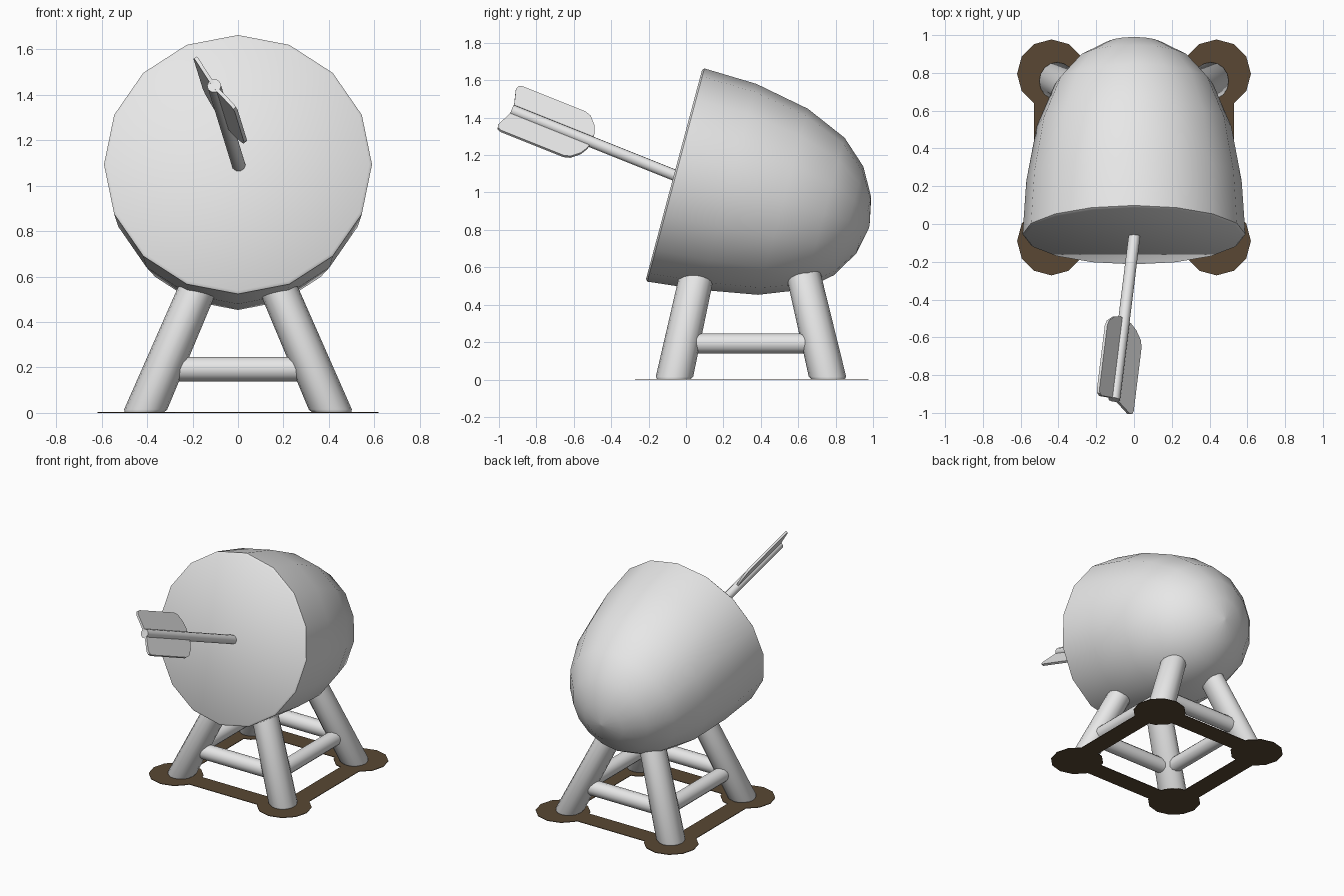
import bpy, bmesh
from math import cos, sin, pi, radians
from mathutils import Vector

if "Cube" in bpy.data.objects:
    bpy.data.objects.remove(bpy.data.objects["Cube"], do_unlink=True)


def material(name, rgb):
    m = bpy.data.materials.new(name)
    m.use_nodes = True
    m.diffuse_color = (*rgb, 1)
    m.node_tree.nodes["Principled BSDF"].inputs["Base Color"].default_value = (*rgb, 1)
    return m


GREY = material("light grey", (0.8, 0.8, 0.8))
BROWN = material("earth brown", (0.1, 0.064, 0.033))


def finish(name, bm, mat, smooth=True):
    bmesh.ops.recalc_face_normals(bm, faces=bm.faces)
    mesh = bpy.data.meshes.new(name)
    bm.to_mesh(mesh)
    bm.free()
    mesh.materials.append(mat)
    ob = bpy.data.objects.new(name, mesh)
    bpy.context.collection.objects.link(ob)
    if smooth:
        bpy.ops.object.select_all(action='DESELECT')
        ob.select_set(True)
        bpy.context.view_layer.objects.active = ob
        bpy.ops.object.shade_smooth_by_angle(angle=radians(45))
    return ob


def loft(name, rings, sides, mat=GREY):
    """Skin elliptical rings given as (centre, half axis u, half axis v)."""
    bm = bmesh.new()
    loops = []
    for c, u, v in rings:
        loops.append([bm.verts.new(c + u * cos(2 * pi * i / sides) + v * sin(2 * pi * i / sides))
                      for i in range(sides)])
    for a, b in zip(loops, loops[1:]):
        for i in range(sides):
            j = (i + 1) % sides
            bm.faces.new((a[i], a[j], b[j], b[i]))
    bm.faces.new(loops[0])
    bm.faces.new(loops[-1])
    return finish(name, bm, mat)


def rod(name, start, end, radius, sides):
    d = (end - start).normalized()
    side = Vector((0, 0, 1)).cross(d).normalized()
    up = d.cross(side)
    return loft(name, [(p, side * radius, up * radius) for p in (start, end)], sides)


def prism(name, outline, thickness, place, mat, smooth=False):
    """Extrude a 2D outline; place maps (a, b, depth) to a point."""
    bm = bmesh.new()
    low = [bm.verts.new(place(a, b, 0)) for a, b in outline]
    high = [bm.verts.new(place(a, b, thickness)) for a, b in outline]
    bm.faces.new(low)
    bm.faces.new(high)
    for i in range(len(low)):
        j = (i + 1) % len(low)
        bm.faces.new((low[i], low[j], high[j], high[i]))
    return finish(name, bm, mat, smooth)


X = Vector((1, 0, 0))

# Tilted bullet-shaped body: (distance behind the face, radius, lift)
tilt = radians(15)
axis = Vector((0, cos(tilt), -sin(tilt)))
up = Vector((0, sin(tilt), cos(tilt)))
face = Vector((0, -0.064, 1.096))
profile = [(0, 0.578, 0), (0.01, 0.59, 0), (0.3, 0.57, 0.012), (0.6, 0.515, 0.01),
           (0.83, 0.42, 0.006), (0.967, 0.3, 0.003), (1.05, 0.155, 0), (1.08, 0.01, 0)]
loft("target_body", [(face + axis * a + up * h, X * r, up * r) for a, r, h in profile], 16)

# Splayed legs with level feet
feet = {}
for fb, foot_y, lean in (("front", -0.065, 0.22), ("back", 0.76, -0.235)):
    for lr, s in (("left", 1), ("right", -1)):
        foot = Vector((s * 0.413, foot_y, 0))
        slope = Vector((-s * 0.43, lean, 1))
        rings = [(foot + slope * z, X * 0.095 * k, Vector((0, 0.1 * k, 0)))
                 for z, k in ((0.002, 0.9), (0.015, 1), (0.7, 0.92))]
        loft(f"{fb}_{lr}_leg", rings, 16)
        feet[fb, lr] = foot + slope * 0.193

# Stretchers joining neighbouring legs
corners = [("front", "left"), ("front", "right"), ("back", "right"), ("back", "left")]
for i, name in enumerate(("front", "right", "back", "left")):
    rod(name + "_stretcher", feet[corners[i]], feet[corners[(i + 1) % 4]], 0.054, 12)


# Thin ground patch: a pad under each foot and strips between them
def flat(a, b, t):
    return Vector((a, b, t))


def box(x0, x1, y0, y1):
    return [(x0, y0), (x1, y0), (x1, y1), (x0, y1)]


for fb, y in (("front", -0.09), ("back", 0.795)):
    for lr, s in (("left", 1), ("right", -1)):
        circle = [(s * 0.437 + 0.182 * cos(i * pi / 6), y + 0.182 * sin(i * pi / 6))
                  for i in range(12)]
        prism(f"{fb}_{lr}_ground_pad", circle, 0.004, flat, BROWN)
for name, strip in (("left", box(0.39, 0.53, 0.05, 0.66)), ("right", box(-0.53, -0.39, 0.05, 0.66)),
                    ("front", box(-0.3, 0.3, -0.17, -0.03)), ("back", box(-0.3, 0.3, 0.73, 0.87))):
    prism(name + "_ground_strip", strip, 0.004, flat, BROWN)

# Arrow shaft stuck in the middle of the face
root = Vector((0, -0.08, 1.1))
nock = Vector((-0.105, -0.93, 1.44))
d = (nock - root).normalized()
rod("arrow_shaft", root - d * 0.06, nock, 0.031, 10)

# Two rounded fins on opposite sides of the shaft
across = (X - d * d.dot(X)).normalized()
rise = across.cross(d)
if rise.z < 0:
    rise = -rise
outline = [(0.46, 0), (0.465, 0.05), (0.485, 0.1), (0.525, 0.147), (0.56, 0.16), (0.925, 0.16),
           (0.945, 0.152), (0.952, 0.13), (0.925, 0.04), (0.92, 0)]
for name, ang in (("upper_fin", 122), ("lower_fin", -52)):
    out = across * cos(radians(ang)) + rise * sin(radians(ang))
    n = d.cross(out)
    prism(name, outline, 0.016,
          lambda s, h, t: root + d * s + out * h + n * (t - 0.008), GREY, True)
